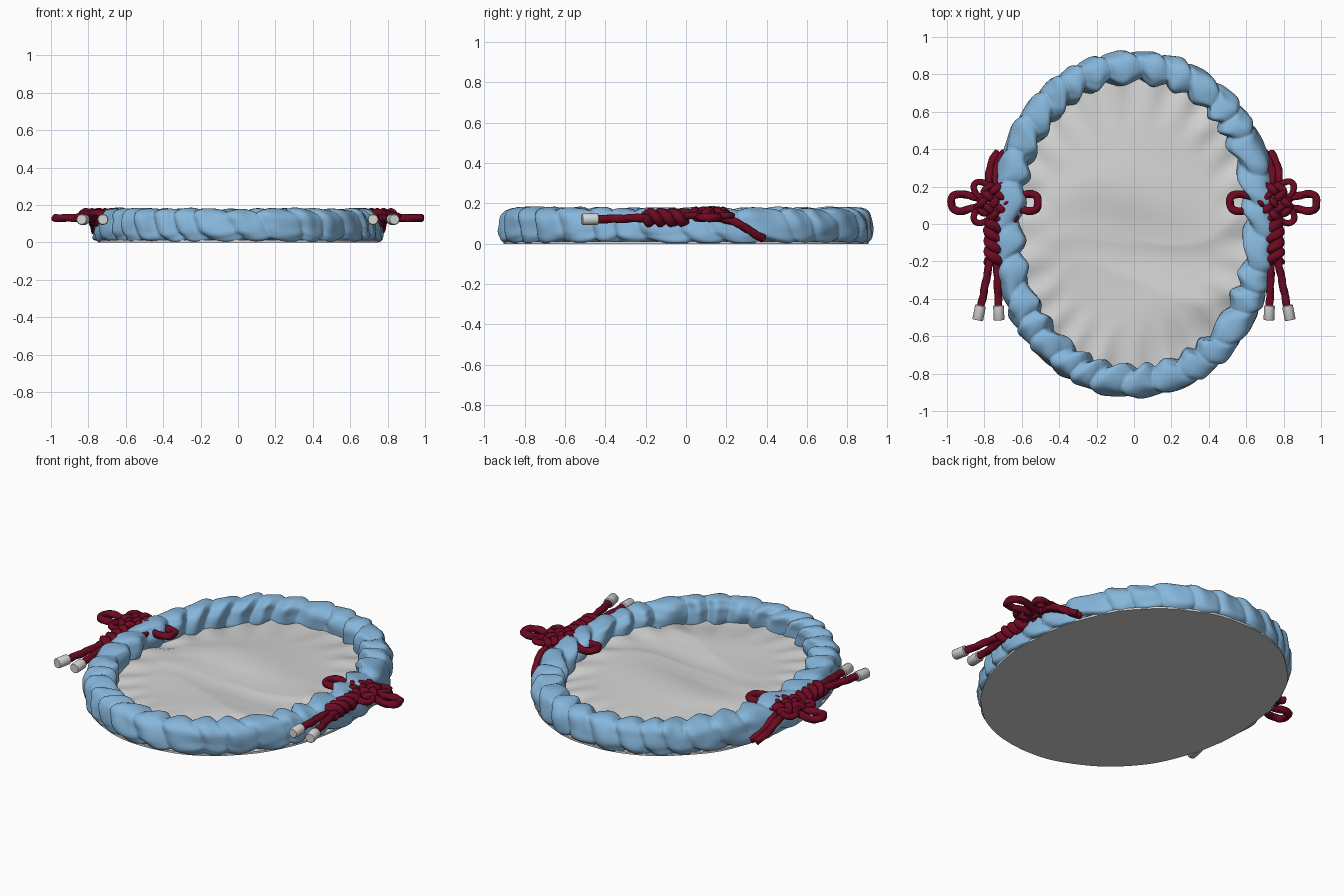
import bpy, bmesh, math
from mathutils import Vector, Quaternion, noise

if "Cube" in bpy.data.objects:
    bpy.data.objects.remove(bpy.data.objects["Cube"])

TAU = math.tau


def material(name, rgb):
    m = bpy.data.materials.new(name)
    m.use_nodes = True
    m.diffuse_color = (*rgb, 1)
    m.node_tree.nodes["Principled BSDF"].inputs["Base Color"].default_value = (*rgb, 1)
    return m


BLUE = material("blue satin", (0.24, 0.47, 0.71))
WHITE = material("pale cloth", (0.65, 0.66, 0.65))
RED = material("crimson cord", (0.15, 0.003, 0.016))


def finish(name, bm, mat):
    bmesh.ops.recalc_face_normals(bm, faces=bm.faces)
    mesh = bpy.data.meshes.new(name)
    bm.to_mesh(mesh)
    bm.free()
    for p in mesh.polygons:
        p.use_smooth = True
    mesh.materials.append(mat)
    ob = bpy.data.objects.new(name, mesh)
    bpy.context.collection.objects.link(ob)
    return ob


def bridge(bm, rings, loop=False):
    """Join successive closed rings of vertices with quads."""
    n = len(rings[0])
    pairs = list(zip(rings, rings[1:])) + ([(rings[-1], rings[0])] if loop else [])
    for a, b in pairs:
        for i in range(n):
            j = (i + 1) % n
            bm.faces.new((a[i], a[j], b[j], b[i]))


def oval(t, a, b):
    """Slightly squared oval outline."""
    c, s = math.cos(t), math.sin(t)
    return Vector((a * math.copysign(abs(c) ** 0.95, c), b * math.copysign(abs(s) ** 0.95, s), 0))


# Gathered fabric rim: a squarish tube with skewed puffs and sharp creases
def rim():
    bm = bmesh.new()
    rings, steps, sides, folds = [], 640, 36, 32
    for i in range(steps):
        t = TAU * i / steps
        p = oval(t, 0.675, 0.835)
        out = Vector((p.x / 0.675 ** 2, p.y / 0.835 ** 2, 0)).normalized()
        wander = 0.9 * noise.noise(p * 3.5)
        side = math.exp(-((p.y - 0.1) / 0.3) ** 2)
        ring = []
        for k in range(sides):
            a = TAU * k / sides
            c, s = math.cos(a), math.sin(a)
            skew = 0.75 * math.sin(a) + 0.9 * math.sin(a + 1.2) * math.sin(3 * t + 1)
            ph = folds * t / 2 + wander * 2 + skew
            puff = abs(math.sin(ph)) ** 0.65
            sub = noise.noise(Vector((p.x * 7, p.y * 7, 2 * s + c)))
            w = 0.058 + 0.027 * puff + 0.012 * sub
            h = 0.073 + 0.020 * puff + 0.010 * sub
            x = w * math.copysign(abs(c) ** 0.7, c)
            z = 0.088 + h * math.copysign(abs(s) ** 0.75, s)
            x += 0.014 * math.sin(2 * ph + 0.8) * (0.5 + 0.5 * s)
            x += (0.02 - 0.2 * z) * side + 0.01 * (1 - s) * (c > 0)
            q = p + out * x
            ring.append(bm.verts.new((q.x, q.y, max(z, 0.003))))
        rings.append(ring)
    bridge(bm, rings, True)
    return finish("gathered_rim", bm, BLUE)


# Soft inner sheet with long drapes, closed by a flat underside
def sheet():
    bm = bmesh.new()
    n, m = 160, 44
    rings = []
    for j in range(1, m + 1):
        f = j / m
        ring = []
        for i in range(n):
            p = oval(TAU * i / n, 0.66, 0.82) * f
            warp = noise.noise(p * 1.3) * 0.9
            d = Vector((p.x * 1.1 + p.y * 0.9, (p.y - 0.55 * p.x) * 2.6 + warp, 3))
            z = 0.085 - 0.03 * f ** 4
            z += 0.030 * noise.noise(d) + 0.028 * (0.5 - abs(noise.noise(d * 0.8 + Vector((5, 2, 0))))) - 0.01
            edge = max(0, f - 0.65) / 0.35
            z += 0.012 * edge * math.sin(TAU * i / n * 23 + 3 * warp)
            ring.append(bm.verts.new((p.x, p.y, z)))
        rings.append(ring)
    bridge(bm, rings)
    bm.faces.new(rings[0])
    return finish("inner_sheet", bm, WHITE)


def underside():
    bm = bmesh.new()
    ring = []
    for i in range(160):
        t = TAU * i / 160
        p = oval(t, 0.75, 0.905) * (1 + 0.012 * noise.noise(oval(t, 4, 4)))
        ring.append(p)
    low = [bm.verts.new(p) for p in ring]
    high = [bm.verts.new(p + Vector((0, 0, 0.012))) for p in ring]
    bridge(bm, [low, high])
    bm.faces.new(low)
    bm.faces.new(high)
    ob = finish("flat_underside", bm, WHITE)
    for p in ob.data.polygons:
        p.use_smooth = len(p.vertices) == 4


def smooth_path(pts, step=0.005):
    """Catmull-Rom path through the points, evenly stepped."""
    pts = [Vector(p) for p in pts]
    ext = [2 * pts[0] - pts[1]] + pts + [2 * pts[-1] - pts[-2]]
    out = []
    for a, b, c, d in zip(ext, ext[1:], ext[2:], ext[3:]):
        n = max(2, round((c - b).length / step))
        for i in range(n):
            u = i / n
            out.append(0.5 * (2 * b + (c - a) * u + (2 * a - 5 * b + 4 * c - d) * u * u
                              + (3 * b - a - 3 * c + d) * u ** 3))
    return out + [pts[-1]]


def rope(name, pts, r=0.022, sides=12):
    """Three-strand twisted cord swept along a path."""
    path = smooth_path(pts)
    bm = bmesh.new()
    rings, length = [], 0
    tan = (path[1] - path[0]).normalized()
    nrm = tan.orthogonal().normalized()
    for i, p in enumerate(path):
        new = (path[min(i + 1, len(path) - 1)] - path[max(i - 1, 0)]).normalized()
        nrm = tan.rotation_difference(new) @ nrm
        tan = new
        length += (p - path[i - 1]).length if i else 0
        ring = []
        for k in range(sides):
            a = TAU * k / sides
            rad = r * (0.93 + 0.10 * math.cos(3 * a - length * 62))
            ring.append(bm.verts.new(p + Quaternion(tan, a) @ nrm * rad))
        rings.append(ring)
    bridge(bm, rings)
    bm.faces.new(rings[0])
    bm.faces.new(rings[-1])
    return finish(name, bm, RED)


def cord_tip(name, start, end, r=0.029):
    bm = bmesh.new()
    a, b = Vector(start), Vector(end)
    q = (b - a).to_track_quat("Z", "Y")
    rings = []
    for f, s in ((0, 0.85), (0.06, 1), (0.94, 1), (1, 0.88)):
        rings.append([bm.verts.new(a.lerp(b, f) + q @ Vector((r * s * math.cos(TAU * k / 20),
                      r * s * math.sin(TAU * k / 20), 0))) for k in range(20)])
    bridge(bm, rings)
    bm.faces.new(rings[0])
    bm.faces.new(rings[-1])
    finish(name, bm, WHITE)
    bpy.context.view_layer.objects.active = bpy.data.objects[name]
    bpy.data.objects[name].select_set(True)
    bpy.ops.object.shade_smooth_by_angle(angle=math.radians(40))
    bpy.data.objects[name].select_set(False)


# Ornamental knot with loops, twisted stem and two tipped cords
def knot(side, sx):
    def place(pts):
        return [(sx * x, y, z) for x, y, z in pts]

    cx, cy, cz = 0.745, 0.115, 0.145
    # woven body: two crossing zigzags alternating over and under
    gap = 0.046
    for d in (0, 1):
        pts = []
        for row in (-1, 0, 1):
            flip = 1 if row % 2 == 0 else -1
            for col in (-1.75, -1, 0, 1, 1.75):
                u, v = col * gap * flip, row * gap
                if d:
                    u, v = v, -u
                over = 1 if (round(u / gap) + round(v / gap) + d) % 2 else -1
                z = cz + 0.017 * over * (abs(col) <= 1)
                pts.append((cx + (u - v) * 0.707, cy + (u + v) * 0.707, z))
        rope(f"{side}_knot_weave_{d + 1}", place(pts))
    # long loops pointing outward and inward
    for label, dx in (("outer", 1), ("inner", -1)):
        pts = [(0.05, 0.02), (0.12, 0.032), (0.18, 0.046), (0.222, 0.034), (0.232, 0)]
        pts += [(x, -y) for x, y in reversed(pts[:-1])]
        rope(f"{side}_{label}_loop", place([(cx + dx * x, cy + y, 0.13 + 0.01 * (dx < 0)) for x, y in pts]))
    # small corner loops
    for i in range(4):
        a = math.pi / 4 + i * math.pi / 2
        ux, uy = math.cos(a), math.sin(a)
        pts = [(0.055, 0.03), (0.10, 0.038), (0.135, 0.022), (0.145, 0)]
        pts += [(x, -y) for x, y in reversed(pts[:-1])]
        rope(f"{side}_corner_loop_{i + 1}",
             place([(cx + x * ux - y * uy, cy + x * uy + y * ux, 0.14) for x, y in pts]), 0.018)
    # twisted stem
    for s in (0, 1):
        pts = []
        for i in range(31):
            f = i / 30
            a = f * TAU * 2 + s * math.pi
            pts.append((cx + 0.005 + 0.03 * math.cos(a), 0.02 - 0.225 * f, 0.13 + 0.022 * math.sin(a)))
        rope(f"{side}_stem_strand_{s + 1}", place(pts), 0.028)
    # hanging cords and their tips
    for label, x0, x1, tip in (("inner", 0.735, 0.724, 0.722), ("outer", 0.765, 0.82, 0.836)):
        rope(f"{side}_{label}_tail", place([(x0, -0.17, 0.13), ((x0 + x1) / 2, -0.31, 0.125), (x1, -0.45, 0.122)]))
        ends = place([(x1, -0.435, 0.122), (tip, -0.515, 0.122)])
        cord_tip(f"{side}_{label}_tip", *ends)
    # pair of cords tucking under the rim
    for i, dx in enumerate((0, 0.035)):
        rope(f"{side}_anchor_cord_{i + 1}", place([(cx + dx - 0.01, 0.17, 0.13), (cx + dx - 0.005, 0.26, 0.10),
                                                  (cx + dx - 0.02, 0.33, 0.055), (cx + dx - 0.05, 0.385, 0.024)]))


rim()
sheet()
underside()
knot("left", 1)
knot("right", -1)
